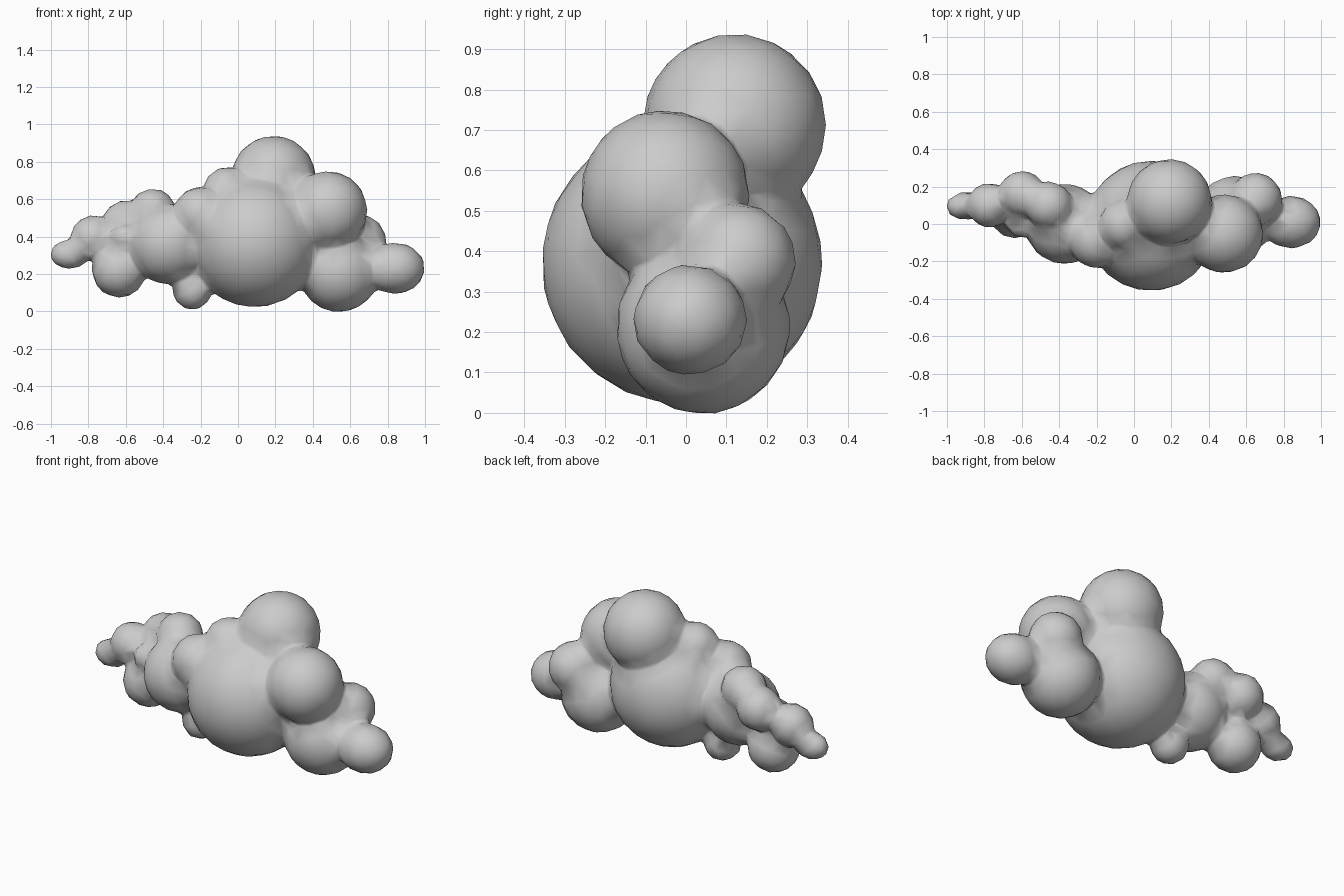
import bpy, bmesh
from mathutils import Matrix

# Puffs of the cloud: centre x, y, z and radius
puffs = [
    (0.09, -0.01, 0.37, 0.345),    # main body
    (0.19, 0.12, 0.712, 0.225),    # crown
    (0.482, -0.052, 0.54, 0.208),  # upper right
    (0.54, 0.042, 0.212, 0.214),   # lower right
    (0.65, 0.13, 0.375, 0.142),    # right back
    (-0.37, 0.0, 0.36, 0.212),     # left body
    (-0.20, -0.09, 0.52, 0.145),   # left shoulder
    (-0.055, -0.005, 0.64, 0.132), # small crown
    (-0.245, 0.0, 0.112, 0.103),   # underside
    (-0.635, 0.07, 0.22, 0.145),   # lower left
    (-0.455, 0.10, 0.53, 0.126),   # upper left
    (-0.60, 0.16, 0.47, 0.124),    # left back
    (-0.775, 0.10, 0.395, 0.118),  # far left
    (-0.61, 0.0, 0.395, 0.072),    # left front
]
# Stretched end puffs: centre and three radii
tips = [
    (0.84, 0.01, 0.23, 0.158, 0.14, 0.136),
    (-0.90, 0.095, 0.305, 0.105, 0.075, 0.078),
]

bm = bmesh.new()
for x, y, z, *r in puffs + tips:
    size = r if len(r) == 3 else r * 3
    m = Matrix.Translation((x, y, z)) @ Matrix.Diagonal((*size, 1))
    bmesh.ops.create_icosphere(bm, subdivisions=4, radius=1.008, matrix=m)
mesh = bpy.data.meshes.new("cloud")
bm.to_mesh(mesh)
bm.free()
cloud = bpy.data.objects.new("cloud", mesh)
bpy.context.collection.objects.link(cloud)

# Fuse the puffs, soften the creases, then reduce to a coarse smooth mesh
fuse = cloud.modifiers.new("fuse", 'REMESH')
fuse.mode = 'VOXEL'
fuse.voxel_size = 0.015
fuse.use_smooth_shade = True
soften = cloud.modifiers.new("soften", 'SMOOTH')
soften.factor = 0.5
soften.iterations = 12
reduce = cloud.modifiers.new("reduce", 'DECIMATE')
reduce.ratio = 0.045
